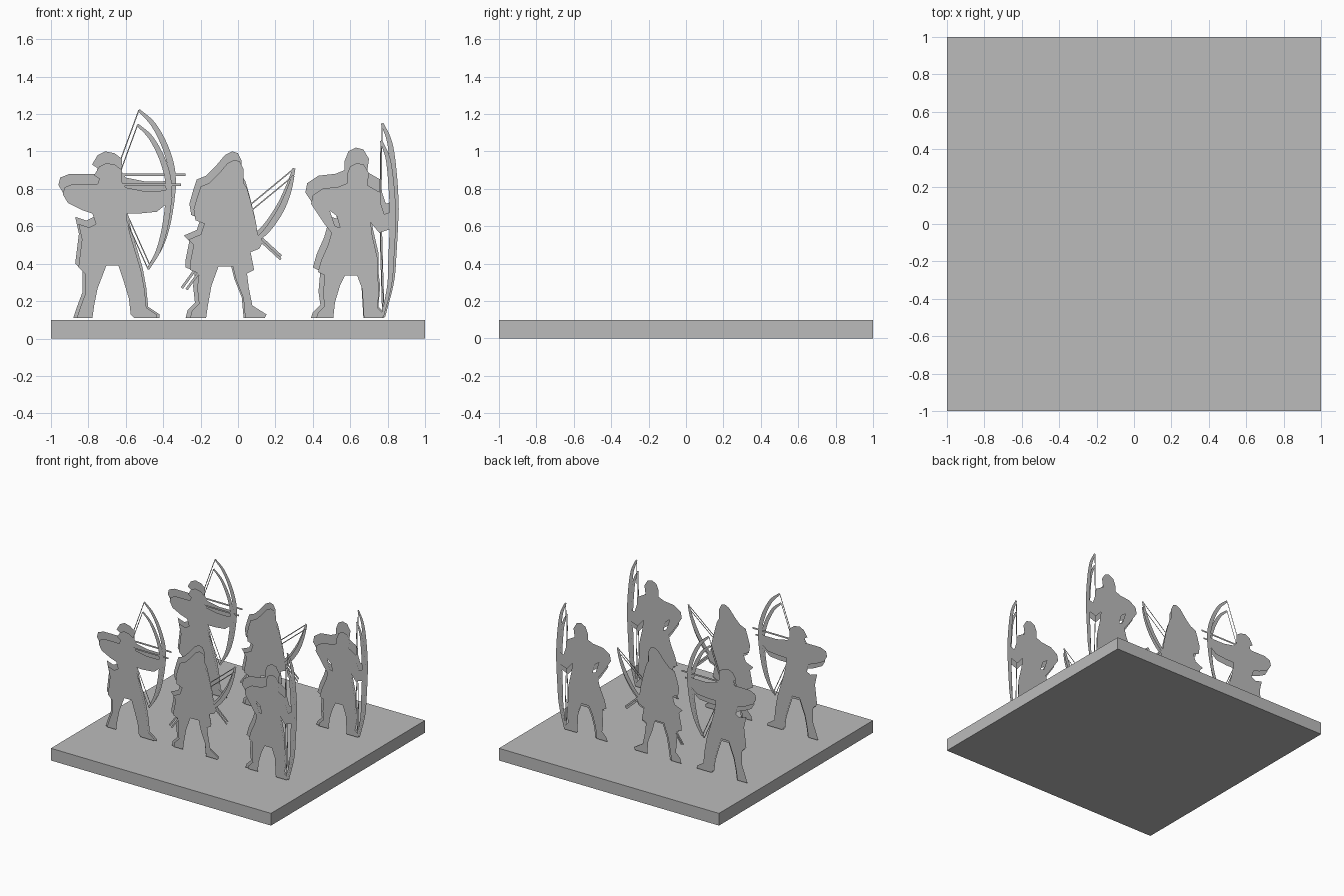
import bpy
import bmesh
from mathutils import Vector

cube = bpy.data.objects.get("Cube")
if cube:
    bpy.data.objects.remove(cube, do_unlink=True)

grey = bpy.data.materials.new("plain_grey")
grey.use_nodes = True
grey.diffuse_color = (0.5, 0.5, 0.5, 1)
grey.node_tree.nodes["Principled BSDF"].inputs["Base Color"].default_value = (0.5, 0.5, 0.5, 1)

GROUND = 0.11
ROWS = {"front": -0.46, "back": 0.46}
LAYER_GAP = 0.01


def finish(name, bm):
    """Turn a bmesh into a grey mesh datablock."""
    mesh = bpy.data.meshes.new(name)
    bm.to_mesh(mesh)
    bm.free()
    mesh.materials.append(grey)
    return mesh


def place(name, mesh, location=(0, 0, 0), scale=1.0):
    obj = bpy.data.objects.new(name, mesh)
    obj.location = location
    obj.scale = (scale, 1, scale)
    bpy.context.collection.objects.link(obj)


def cutout(name, *loops):
    """Flat filled outline in the xz plane; later loops are holes."""
    bm = bmesh.new()
    edges = []
    for loop in loops:
        verts = [bm.verts.new((x, 0, z)) for x, z in loop]
        edges += [bm.edges.new((a, b)) for a, b in zip(verts, verts[1:] + verts[:1])]
    bmesh.ops.triangle_fill(bm, edges=edges, use_beauty=True, use_dissolve=False)
    bm.normal_update()
    bmesh.ops.reverse_faces(bm, faces=[f for f in bm.faces if f.normal.y > 0])
    return finish(name, bm)


def smooth_path(points, steps=5):
    """Catmull-Rom samples through the points."""
    p = [Vector(q) for q in points]
    p = [2 * p[0] - p[1]] + p + [2 * p[-1] - p[-2]]
    out = []
    for a, b, c, d in zip(p, p[1:], p[2:], p[3:]):
        for i in range(steps):
            t = i / steps
            out.append(0.5 * (2 * b + (c - a) * t + (2 * a - 5 * b + 4 * c - d) * t * t
                              + (3 * b - a - 3 * c + d) * t ** 3))
    return out + [p[-2]]


def ribbons(name, width, *paths, taper=False):
    """Flat strips following paths in the xz plane."""
    bm = bmesh.new()
    for path in paths:
        pts = smooth_path(path) if len(path) > 2 else [Vector(q) for q in path]
        rails = []
        last = len(pts) - 1
        for i, p in enumerate(pts):
            d = (pts[min(i + 1, last)] - pts[max(i - 1, 0)]).normalized()
            t = i / last
            half = width / 2 * (0.4 + 2.4 * t * (1 - t) if taper else 1)
            side = Vector((-d.y, d.x)) * half
            rails.append([bm.verts.new((q.x, 0, q.y)) for q in (p + side, p - side)])
        for (a, b), (c, d) in zip(rails, rails[1:]):
            bm.faces.new((a, b, d, c))
    bm.normal_update()
    bmesh.ops.reverse_faces(bm, faces=[f for f in bm.faces if f.normal.y > 0])
    return finish(name, bm)


# Base slab
bm = bmesh.new()
bmesh.ops.create_cube(bm, size=1)
bmesh.ops.scale(bm, vec=(2, 2, 0.1), verts=bm.verts)
bmesh.ops.translate(bm, vec=(0, 0, 0.05), verts=bm.verts)
place("base_slab", finish("base_slab", bm))

# Archer drawing the bow
drawing = [
    cutout("drawing_archer_body", [
        (-.88, .11), (-.79, .11), (-.78, .18), (-.76, .28), (-.71, .41), (-.64, .41),
        (-.61, .32), (-.58, .22), (-.57, .13), (-.55, .11), (-.42, .11), (-.42, .13),
        (-.48, .17), (-.49, .27), (-.51, .38), (-.54, .48), (-.57, .58), (-.59, .66),
        (-.59, .71), (-.52, .71), (-.42, .72), (-.37, .76), (-.33, .80), (-.34, .85),
        (-.40, .84), (-.50, .84), (-.60, .86), (-.62, .89), (-.62, .96), (-.66, .99),
        (-.71, 1), (-.75, .98), (-.78, .93), (-.75, .91), (-.76, .88), (-.90, .88),
        (-.95, .86), (-.96, .82), (-.93, .77), (-.85, .73), (-.79, .71), (-.77, .65),
        (-.81, .63), (-.87, .65), (-.85, .56), (-.87, .40), (-.83, .36), (-.83, .25),
        (-.86, .17)]),
    ribbons("drawing_archer_bow", .036,
            [(-.53, 1.22), (-.45, 1.14), (-.38, 1), (-.35, .85), (-.37, .65),
             (-.41, .5), (-.47, .39)], taper=True),
    ribbons("drawing_archer_string", .006,
            [(-.53, 1.22), (-.64, .92)], [(-.6, .68), (-.47, .39)]),
    ribbons("drawing_archer_arrow", .014, [(-.63, .875), (-.28, .875)]),
]

# Hooded archer with lowered bow
hooded = [
    cutout("hooded_archer_body", [
        (-.28, .11), (-.19, .11), (-.18, .18), (-.16, .29), (-.12, .40), (-.04, .40),
        (-.02, .32), (.02, .22), (.03, .11), (.14, .11), (.15, .13), (.07, .18),
        (.05, .28), (.04, .36), (.08, .38), (.06, .48), (.11, .50), (.13, .54),
        (.10, .58), (.09, .65), (.06, .77), (.04, .84), (.02, .87), (.02, .95),
        (0, .99), (-.03, 1), (-.07, .98), (-.12, .92), (-.17, .87), (-.22, .85),
        (-.24, .79), (-.26, .72), (-.25, .66), (-.20, .64), (-.22, .58), (-.29, .55),
        (-.26, .52), (-.28, .42), (-.28, .38), (-.23, .36), (-.24, .28), (-.23, .19),
        (-.27, .15)]),
    ribbons("hooded_archer_bow", .036,
            [(.3, .91), (.27, .81), (.22, .7), (.14, .59), (.03, .5)], taper=True),
    ribbons("hooded_archer_string", .007, [(.06, .71), (.29, .9)]),
    ribbons("hooded_archer_arrows", .014,
            [(.1, .56), (.23, .44)], [(-.3, .27), (-.22, .38)]),
]

# Standing archer with upright bow, gap between arm and waist
standing = [
    cutout("standing_archer_body", [
        (.39, .11), (.49, .11), (.50, .20), (.53, .30), (.56, .36), (.63, .36),
        (.66, .28), (.67, .11), (.78, .11), (.79, .13), (.75, .17), (.76, .28),
        (.75, .36), (.75, .46), (.72, .59), (.71, .67), (.76, .61), (.82, .63),
        (.86, .69), (.85, .74), (.79, .72), (.77, .78), (.76, .85), (.69, .89),
        (.70, .96), (.67, 1.01), (.63, 1.02), (.59, 1), (.57, .95), (.57, .90),
        (.52, .88), (.43, .87), (.37, .83), (.36, .78), (.40, .72), (.44, .66),
        (.48, .61), (.46, .54), (.42, .45), (.40, .38), (.44, .36), (.43, .25),
        (.44, .18), (.40, .14)],
        [(.47, .74), (.51, .71), (.53, .64), (.50, .65)]),
    ribbons("standing_archer_bow", .036,
            [(.77, 1.15), (.81, 1.05), (.83, .9), (.84, .7), (.83, .45),
             (.82, .3), (.78, .12)], taper=True),
    ribbons("standing_archer_string", .006, [(.77, 1.15), (.765, .7), (.78, .12)]),
]

# Each figure is a full layer plus a slightly smaller one, repeated in two rows
for meshes, pivot, shrink in ((drawing, -.62, .93), (hooded, .2, .95), (standing, .7, .91)):
    for row, y in ROWS.items():
        for mesh in meshes:
            place(f"{mesh.name}_{row}", mesh, (0, y, 0))
            place(f"{mesh.name}_{row}_inner", mesh,
                  (pivot * (1 - shrink), y - LAYER_GAP, GROUND * (1 - shrink)), shrink)
